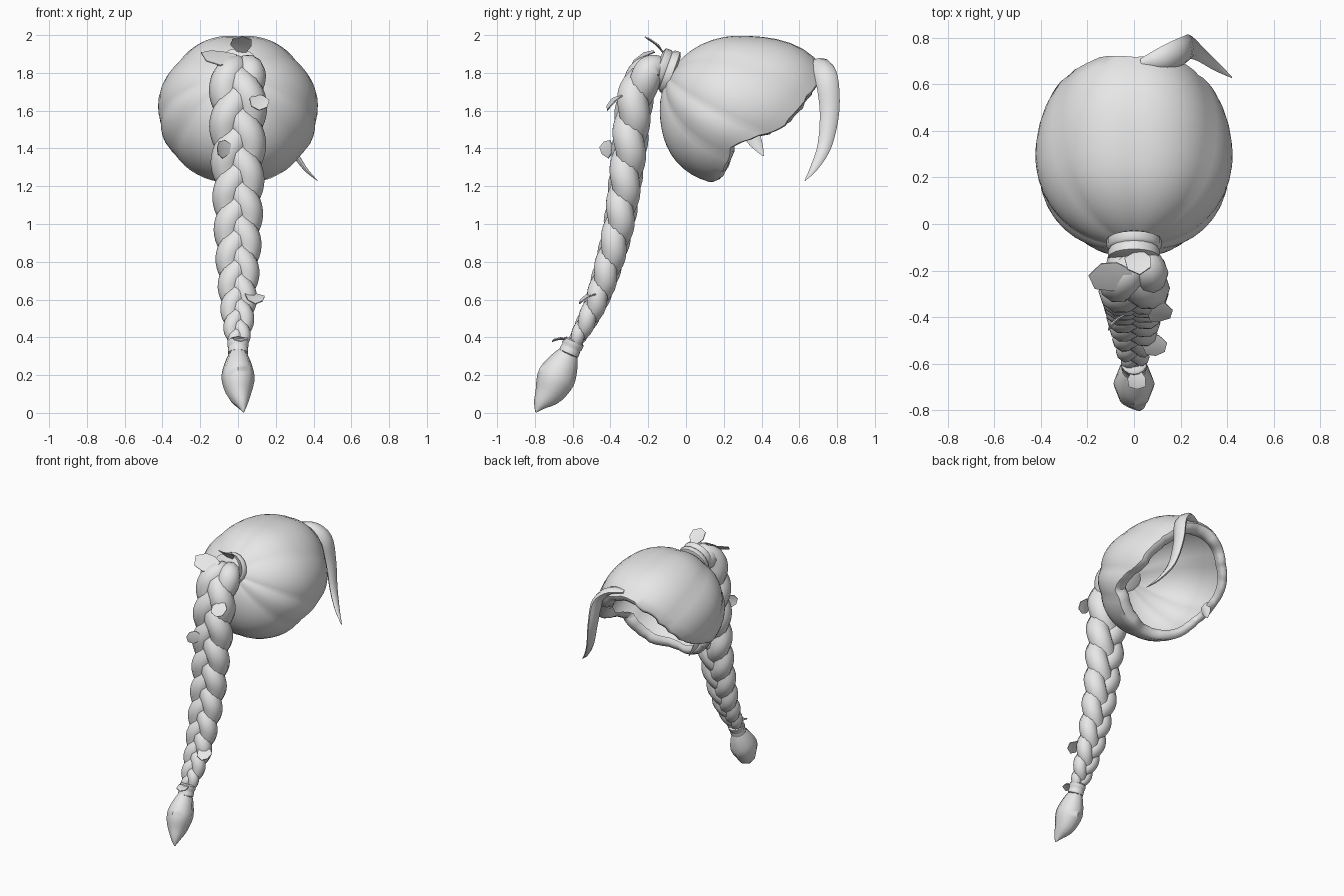
import bpy, bmesh, math, random
from mathutils import Vector

random.seed(4)
cube = bpy.data.objects.get("Cube")
if cube:
    bpy.data.objects.remove(cube, do_unlink=True)

grey = bpy.data.materials.new("pale grey")
grey.use_nodes = True
tone = (0.8, 0.8, 0.8, 1)
grey.diffuse_color = tone
grey.node_tree.nodes["Principled BSDF"].inputs["Base Color"].default_value = tone


def finish(name, bm, angle=50):
    bmesh.ops.recalc_face_normals(bm, faces=bm.faces[:])
    mesh = bpy.data.meshes.new(name)
    bm.to_mesh(mesh)
    bm.free()
    mesh.materials.append(grey)
    ob = bpy.data.objects.new(name, mesh)
    bpy.context.collection.objects.link(ob)
    bpy.ops.object.select_all(action='DESELECT')
    ob.select_set(True)
    bpy.context.view_layer.objects.active = ob
    bpy.ops.object.shade_smooth_by_angle(angle=math.radians(angle))


def spline(keys, steps, closed=False):
    """Smooth curve through tuples of any length."""
    n = len(keys)
    get = lambda i: keys[i % n] if closed else keys[max(0, min(n - 1, i))]
    out = []
    for i in range(n if closed else n - 1):
        for s in range(steps):
            t = s / steps
            out.append([0.5 * (2 * b + (c - a) * t + (2 * a - 5 * b + 4 * c - d) * t * t
                               + (3 * b - a - 3 * c + d) * t ** 3)
                        for a, b, c, d in zip(get(i - 1), get(i), get(i + 1), get(i + 2))])
    if not closed:
        out.append(list(keys[-1]))
    return out


def bridge(bm, rows):
    for r0, r1 in zip(rows, rows[1:]):
        n = len(r0)
        for j in range(n):
            bm.faces.new((r0[j], r0[(j + 1) % n], r1[(j + 1) % n], r1[j]))


def sweep(name, path, radii, sides=10, ref=(1, 0, 0), flat=1.0):
    """Tube along a path; flat scales the thickness across the ref direction."""
    pts = [Vector(p) for p in path]
    bm, rows = bmesh.new(), []
    for i, p in enumerate(pts):
        t = (pts[min(i + 1, len(pts) - 1)] - pts[max(i - 1, 0)]).normalized()
        u = Vector(ref)
        u = (u - t * u.dot(t)).normalized()
        v = t.cross(u)
        rows.append([bm.verts.new(p + radii[i] * (u * math.cos(a) + v * flat * math.sin(a)))
                     for a in (math.tau * k / sides for k in range(sides))])
    bridge(bm, rows)
    bm.faces.new(rows[0])
    bm.faces.new(rows[-1])
    finish(name, bm)


def lock(name, keys, steps=4, **kw):
    s = spline(keys, steps)
    sweep(name, [k[:3] for k in s], [max(k[3], 0.003) for k in s], **kw)


# Scalp: an open shell whose strands fan from the tie to the hairline and curl under
centre = Vector((0, 0.28, 1.6))


def to_dir(p):
    d = Vector(p) - centre
    return Vector((d.x / 0.42, d.y / (0.5 if d.y > 0 else 0.42), d.z / 0.4)).normalized()


def to_point(d, scale):
    # Fuller above the forehead and at the lower back
    fullness = 0.3 if d.y > 0 else 0.2
    scale *= 1 + fullness * max(d.y * d.z, 0) ** 2
    return centre + scale * Vector((d.x * 0.42, d.y * (0.5 if d.y > 0 else 0.42), d.z * 0.4))


half = [(0.14, 0.69, 1.78), (0.25, 0.65, 1.70), (0.32, 0.58, 1.60), (0.36, 0.48, 1.51),
        (0.38, 0.36, 1.46), (0.37, 0.25, 1.42), (0.31, 0.22, 1.33), (0.18, 0.17, 1.24)]
hairline = [(0, 0.70, 1.82)] + half + [(0, 0.11, 1.2)] + [(-x, y, z) for x, y, z in reversed(half)]
rim = [to_dir(p) for p in spline(hairline, 4, True)]
tie_dir = to_dir((0, -0.12, 1.8))
bm, rows = bmesh.new(), []
levels = [(u / 14, 0) for u in range(1, 15)] + [(1.02, 0.03), (1.03, 0.09), (1.02, 0.14), (0.98, 0.18)]
jitter = [random.uniform(-0.01, 0.01) for _ in rim]
for u, curl in levels:
    row = []
    for j, r in enumerate(rim):
        d = tie_dir.slerp(r, u * (1 + jitter[j] * u ** 6))
        groove = abs(math.sin(math.pi * j / 9)) * 0.03 - 0.015
        swell = groove * math.sin(math.pi * min(u, 1) * 0.8)
        row.append(bm.verts.new(to_point(d, 1 + swell - curl * (1.1 + 0.4 * r.x))))
    rows.append(row)
bridge(bm, rows)
bm.faces.new(rows[0])
finish("scalp_hair", bm)

# Loose locks at the forehead and behind the temple
lock("forehead_lock", [(0.03, 0.69, 1.86, 0.02), (0.13, 0.715, 1.85, 0.05), (0.21, 0.745, 1.77, 0.06),
                       (0.24, 0.76, 1.6, 0.052), (0.28, 0.735, 1.42, 0.038),
                       (0.35, 0.68, 1.3, 0.022), (0.42, 0.63, 1.23, 0.003)],
     ref=(0, 1, 0), flat=0.5, sides=8)
lock("temple_lock", [(-0.35, 0.33, 1.5, 0.04), (-0.34, 0.37, 1.43, 0.035), (-0.31, 0.41, 1.36, 0.003)],
     ref=(0, 1, 0), flat=0.4, sides=6)

# Three-strand braid: y, z and half width along its centre line
core = spline([(-0.10, 1.80, 0.085), (-0.19, 1.81, 0.142), (-0.255, 1.71, 0.155), (-0.283, 1.57, 0.155),
               (-0.30, 1.4, 0.15), (-0.325, 1.2, 0.14), (-0.355, 1.0, 0.132), (-0.405, 0.8, 0.12),
               (-0.47, 0.6, 0.102), (-0.55, 0.44, 0.078), (-0.605, 0.35, 0.048)], 12)
for s in range(3):
    phase, path, radii = s * math.tau / 3, [], []
    for i, (y, z, w) in enumerate(core):
        a, b = core[max(i - 1, 0)], core[min(i + 1, len(core) - 1)]
        t = Vector((0, b[0] - a[0], b[1] - a[1])).normalized()
        out = t.cross(Vector((1, 0, 0)))
        path.append(Vector((0.44 * w * math.sin(phase), y, z)) + out * 0.11 * w * math.sin(2 * phase))
        radii.append(0.55 * w)
        phase += math.tau * math.dist(core[i][:2], b[:2]) / (3.9 * w)
    sweep("braid_strand_%d" % (s + 1), path, radii)


# Bands that tie the braid at each end
def band(name, base, axis, radius, length):
    axis, base = Vector(axis).normalized(), Vector(base)
    shape = [(0, 0.85), (0.1, 1.05), (0.4, 1.05), (0.5, 0.95), (0.6, 1), (0.9, 1), (1, 0.8)]
    sweep(name, [base + axis * length * t for t, _ in shape], [radius * r for _, r in shape], sides=16)


band("upper_band", (0, -0.06, 1.795), (0, -0.94, 0.34), 0.112, 0.1)
band("lower_band", (0, -0.59, 0.385), (0, -0.4, -0.9), 0.054, 0.085)

# Pointed tuft below the lower band
lock("braid_tuft", [(0, -0.615, 0.33, 0.04), (0, -0.645, 0.27, 0.068), (0, -0.685, 0.19, 0.088),
                    (0.005, -0.725, 0.11, 0.07), (0.02, -0.77, 0.05, 0.035), (0.03, -0.795, 0.004, 0.003)],
     steps=3, sides=8, flat=1.15)


# Petals tucked into the braid: thin, slightly cupped plates
def petal(name, loc, normal, width, length):
    n = Vector(normal).normalized()
    side = (Vector((1, 0, 0)) - n * n.x).normalized()
    up = n.cross(side)
    bm = bmesh.new()
    edge = []
    for k in range(7):
        a = math.tau * k / 7 + 0.3
        r = random.uniform(0.85, 1.1)
        edge.append(Vector(loc) + side * width * r * math.cos(a) + up * length * r * math.sin(a)
                    + n * 0.008 * math.cos(2 * a))
    top = [bm.verts.new(p + n * 0.003) for p in edge]
    low = [bm.verts.new(p - n * 0.003) for p in edge]
    bridge(bm, [low, top])
    for ring in (low, top):
        mid = bm.verts.new(sum((v.co for v in ring), Vector()) / 7)
        for k in range(7):
            bm.faces.new((ring[k], ring[(k + 1) % 7], mid))
    finish(name, bm, 30)


petal("petal_crown", (0.02, -0.16, 1.95), (0, 0.66, 0.75), 0.06, 0.065)
petal("petal_top", (-0.10, -0.225, 1.885), (0.1, -0.5, 0.86), 0.09, 0.08)
petal("petal_upper", (0.11, -0.385, 1.645), (0.2, -0.7, 0.7), 0.058, 0.06)
petal("petal_middle", (-0.08, -0.42, 1.4), (0.65, -0.75, 0), 0.055, 0.05)
petal("petal_lower", (0.09, -0.525, 0.61), (0.15, -0.5, 0.86), 0.058, 0.06)
petal("petal_end", (0.01, -0.67, 0.39), (0, -0.1, 1), 0.045, 0.045)
